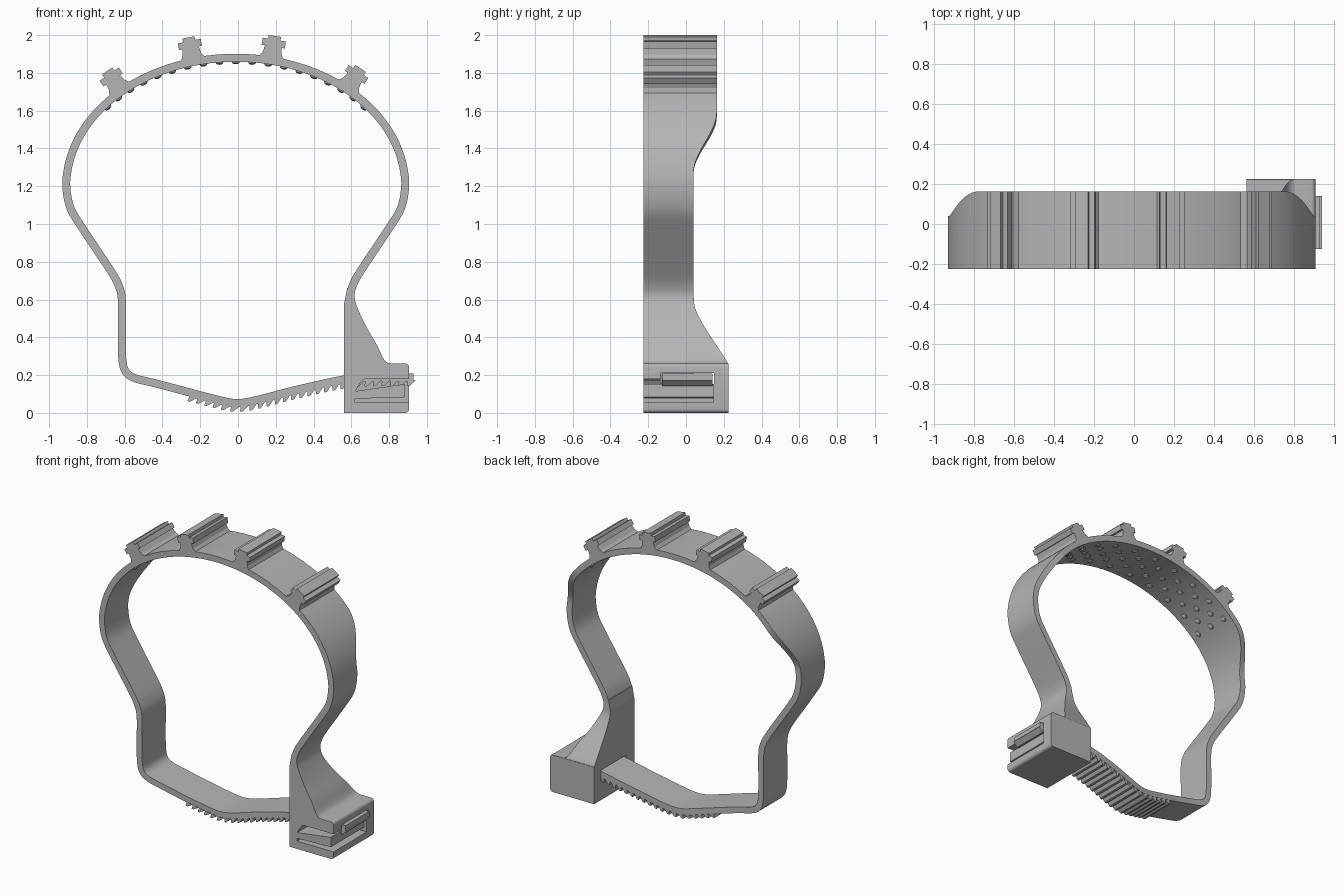
import bpy, bmesh, math
from mathutils import Vector

if "Cube" in bpy.data.objects:
    bpy.data.objects.remove(bpy.data.objects["Cube"])

grey = bpy.data.materials.new("plain grey")
grey.use_nodes = True
grey.diffuse_color = (0.46, 0.46, 0.46, 1)
grey.node_tree.nodes["Principled BSDF"].inputs["Base Color"].default_value = (0.46, 0.46, 0.46, 1)

FRONT, CX, HALF = -0.225, -0.012, 0.021
TOP_Z, RX, RZ = 1.2, 0.897, 0.68


def finish(bm, name, smooth=True):
    bmesh.ops.recalc_face_normals(bm, faces=bm.faces)
    mesh = bpy.data.meshes.new(name)
    bm.to_mesh(mesh)
    bm.free()
    mesh.materials.append(grey)
    obj = bpy.data.objects.new(name, mesh)
    bpy.context.collection.objects.link(obj)
    if smooth:
        bpy.ops.object.select_all(action='DESELECT')
        obj.select_set(True)
        bpy.context.view_layer.objects.active = obj
        bpy.ops.object.shade_smooth_by_angle(angle=math.radians(30))
    return obj


def loft(bm, rings):
    loops = [[bm.verts.new(p) for p in ring] for ring in rings]
    n = len(loops[0])
    for a, b in zip(loops, loops[1:]):
        for i in range(n):
            bm.faces.new((a[i], a[(i + 1) % n], b[(i + 1) % n], b[i]))
    bm.faces.new(loops[0])
    bm.faces.new(loops[-1][::-1])


def prism(bm, profile, y0, y1):
    # extrude an (x, z) outline along y
    loft(bm, [[(x, y, z) for x, z in profile] for y in (y0, y1)])


def spline(points, steps=8):
    # smooth curve through points
    p = [Vector(q) for q in points]
    p = [2 * p[0] - p[1]] + p + [2 * p[-1] - p[-2]]
    out = []
    for i in range(1, len(p) - 2):
        for k in range(steps):
            t = k / steps
            a, b, c, d = p[i - 1:i + 3]
            out.append(0.5 * (2 * b + (c - a) * t + (2 * a - 5 * b + 4 * c - d) * t ** 2
                              + (3 * b - a - 3 * c + d) * t ** 3))
    return out + [p[-2]]


def ramp(v, lo, hi):
    t = min(1, max(0, (v - lo) / (hi - lo)))
    return t * t * (3 - 2 * t)


def crown(deg):
    # point and outward normal on the upper arch, measured from the top
    a = math.radians(deg)
    p = Vector((CX + RX * math.sin(a), TOP_Z + RZ * math.cos(a)))
    return p, Vector((math.sin(a) / RX, math.cos(a) / RZ)).normalized()


# strap centreline: right flank, arch, mirrored left flank, toothed tail
flank = [(0.6, 0.48), (0.603, 0.6), (0.622, 0.68), (0.67, 0.765),
         (0.82, 0.99), (0.877, 1.09)]
right = [(CX + x, z) for x, z in flank]
left = [(CX - x, z) for x, z in flank[:0:-1]]
arch = [tuple(crown(90 - 7.5 * i)[0]) for i in range(25)]
tail = [(-0.615, 0.42), (-0.612, 0.28), (-0.592, 0.215), (-0.54, 0.182),
        (-0.42, 0.152), (-0.12, 0.073), (-0.012, 0.053), (0.09, 0.066),
        (0.3, 0.12), (0.56, 0.177), (0.7, 0.188), (0.93, 0.188)]
path = spline(right + arch + left + tail, 5)


def frame(i):
    t = (path[min(i + 1, len(path) - 1)] - path[max(i - 1, 0)]).normalized()
    return t, Vector((t.y, -t.x))


def edges(p):
    # front and back edge of the strap at a point
    shift = 0.1 * ramp(p.x, -0.55, 0.5) if p.y < 0.3 else 0
    return FRONT + shift, 0.04 + shift + 0.123 * ramp(p.y, 1.27, 1.58)


rings = []
for i, p in enumerate(path):
    n = frame(i)[1] * HALF
    y0, y1 = edges(p)
    a, b = p + n, p - n
    rings.append([(a.x, y0, a.y), (a.x, y1, a.y), (b.x, y1, b.y), (b.x, y0, b.y)])
bm = bmesh.new()
loft(bm, rings)
finish(bm, "strap")

# ratchet teeth under the tail
bm = bmesh.new()
pitch, travelled, first = 0.045, 0.0, len(path) - 5 * len(tail)
for i in range(first, len(path) - 1):
    seg = path[i + 1] - path[i]
    pos = pitch - travelled
    while pos <= seg.length:
        p = path[i] + seg.normalized() * pos
        if -0.27 < p.x < 0.9:
            t = seg.normalized()
            n = Vector((t.y, -t.x))
            base = p + n * (HALF - 0.004)
            y0, y1 = edges(p)
            prism(bm, [base, base + t * 0.042, base + t * 0.01 + n * 0.03,
                       base - t * 0.004 + n * 0.03], y0, y1)
        pos += pitch
    travelled = seg.length - (pos - pitch)
finish(bm, "ratchet_teeth", False)

# stepped rails on the outside of the arch
half = [(0.07, 0.01), (0.05, 0.04), (0.044, 0.075), (0.062, 0.075),
        (0.062, 0.112), (0.033, 0.112), (0.033, 0.132)]
outline = half + [(-u, v) for u, v in reversed(half)]
for k, deg in enumerate((-42.5, -14.5, 12, 41)):
    p, n = crown(deg)
    t = Vector((n.y, -n.x))
    bm = bmesh.new()
    prism(bm, [p + t * u + n * v for u, v in outline], FRONT, 0.163)
    finish(bm, f"rail_{k + 1}", False)

# staggered grip nubs on the inside of the arch
bm = bmesh.new()
for k in range(-9, 10):
    p, n = crown(k * 5.6)
    p = p - n * HALF
    for y in ((-0.16, -0.03, 0.1) if k % 2 else (-0.095, 0.035)):
        made = bmesh.ops.create_uvsphere(bm, u_segments=10, v_segments=6, radius=0.022)
        for v in made["verts"]:
            v.co = Vector((p.x, y, p.y)) + Vector((v.co.x * n.y + v.co.z * n.x * 0.6, v.co.y,
                                                   -v.co.x * n.x + v.co.z * n.y * 0.6))
finish(bm, "grip_nubs")

# buckle block with rounded outer corners
X0, X1, BACK, H, R = 0.562, 0.906, 0.225, 0.262, 0.02
profile = [(X0, 0), (X0, H)]
for cz, start in ((H - R, 90), (R, 0)):
    for j in range(5):
        a = math.radians(start - 22.5 * j)
        profile.append((X1 - R + R * math.cos(a), cz + R * math.sin(a)))
bm = bmesh.new()
prism(bm, profile, FRONT, BACK)
buckle = finish(bm, "buckle")


def cut(outline, y0, y1, name):
    bm = bmesh.new()
    prism(bm, outline, y0, y1)
    cutter = finish(bm, name, False)
    cutter.hide_render = True
    cutter.hide_set(True)
    mod = buckle.modifiers.new(name, 'BOOLEAN')
    mod.operation = 'DIFFERENCE'
    mod.solver = 'EXACT'
    mod.object = cutter
    bpy.context.view_layer.objects.active = buckle
    bpy.ops.object.modifier_apply(modifier=name)
    bpy.data.objects.remove(cutter)


# slot around the sprung catch, and the channel for the tail
cut([(0.62, 0.115), (0.655, 0.17), (0.67, 0.18), (0.95, 0.18), (0.95, 0.055),
     (0.62, 0.055), (0.62, 0.075), (0.885, 0.083), (0.885, 0.153)], -0.3, 0.145, "catch_slot")
cut([(0.5, 0.125), (0.5, 0.212), (0.95, 0.212), (0.95, 0.153), (0.885, 0.153)],
    -0.135, 0.147, "tail_channel")

# flared neck joining strap and buckle
neck = spline([(0.815, 0.225, 0.255), (0.775, 0.212, 0.28), (0.735, 0.16, 0.36),
               (0.68, 0.098, 0.455), (0.635, 0.05, 0.55), (0.617, 0.041, 0.61),
               (0.622, 0.04, 0.66)], 4)
bm = bmesh.new()
loft(bm, [[(X0 + max(0, p.z - 0.58) * 0.2, FRONT, p.z), (p.x, FRONT, p.z), (p.x, p.y, p.z),
           (X0 + max(0, p.z - 0.58) * 0.2, p.y, p.z)] for p in neck])
finish(bm, "neck")
